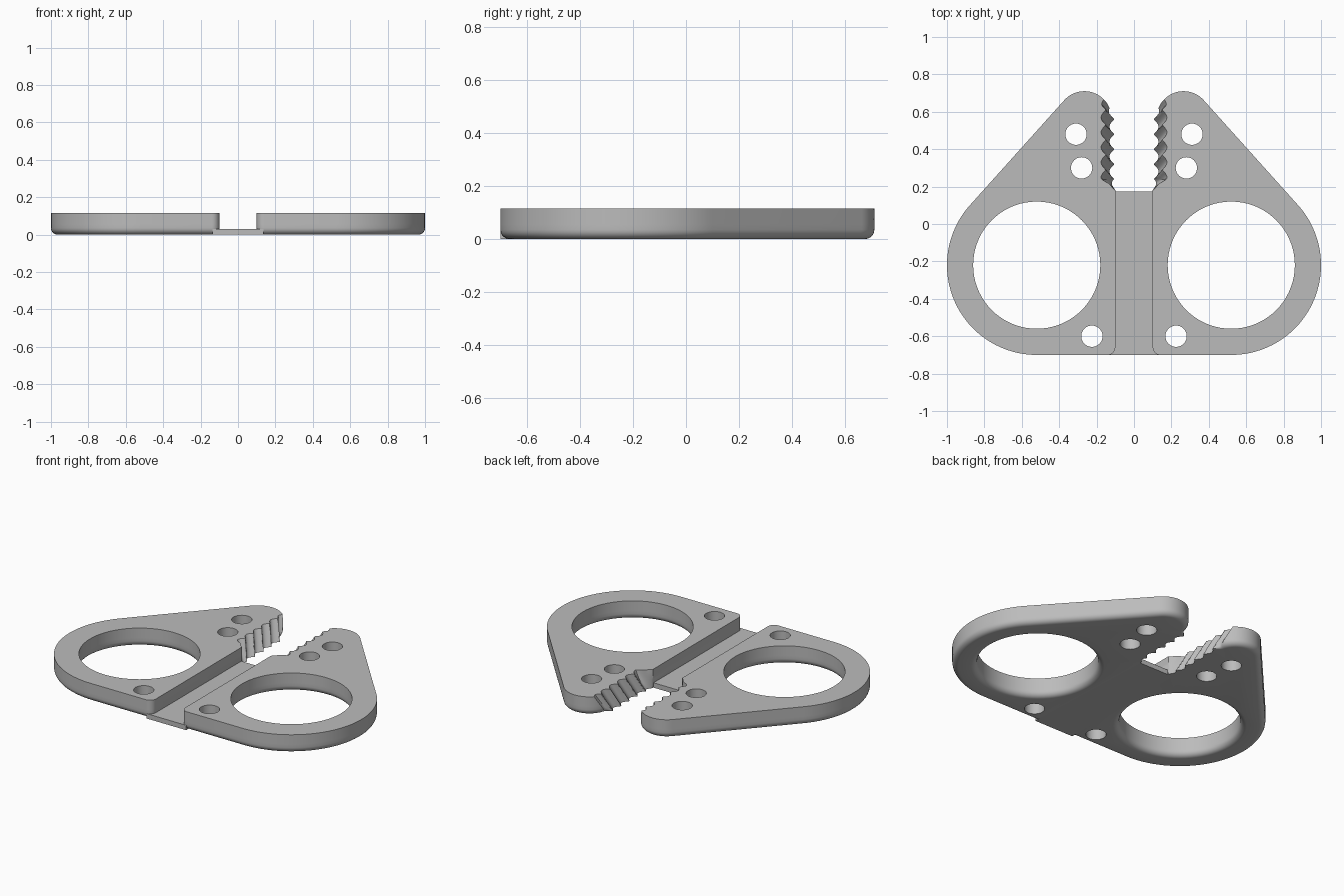
import bpy, bmesh
from math import sin, cos, pi, radians, atan2, acos, hypot
from mathutils import Vector

old = bpy.data.objects.get("Cube")
if old:
    bpy.data.objects.remove(old)

mat = bpy.data.materials.new("plain grey")
mat.use_nodes = True
grey = (0.5, 0.5, 0.5, 1)
mat.diffuse_color = grey
mat.node_tree.nodes["Principled BSDF"].inputs["Base Color"].default_value = grey

H, WEB, FILLET = 0.115, 0.03, 0.035
RING, RING_R, HOLE_R = (0.52, -0.22), 0.48, 0.34
TIP, TIP_R = (0.265, 0.565), 0.145
PIN_HOLES = [(0.31, 0.48), (0.28, 0.30), (0.225, -0.60)]
# direction of the straight flank's normal, tangent to both arcs
dx, dy = TIP[0] - RING[0], TIP[1] - RING[1]
FLANK = atan2(dy, dx) - acos((RING_R - TIP_R) / hypot(dx, dy))


def arc(c, r, a0, a1, n):
    return [(c[0] + r * cos(a0 + (a1 - a0) * i / n),
             c[1] + r * sin(a0 + (a1 - a0) * i / n)) for i in range(n + 1)]


def outline(inset, u):
    """Plan of one half at height fraction u, shrunk by the bottom fillet."""
    pts = arc(RING, RING_R - inset, -pi / 2, FLANK, 48)
    pts += arc(TIP, TIP_R - inset, FLANK, radians(165 - 30 * u), 24)
    # scalloped jaw, leaning outward toward the top
    x0, y0 = pts[-1]
    n = 72
    for i in range(1, n):
        t = i / n
        y = y0 + (0.18 - y0) * t
        ease = min(1, t / 0.06, (1 - t) / 0.12)
        base = 0.105 + 0.045 * u
        start = x0 if t < 0.5 else 0.1
        wave = 0.026 * abs(sin(pi * (y - 0.05 * u) / 0.08))
        pts.append((start + (base + wave - start) * ease, y))
    # straight inner wall and its rounded front corner
    pts += [(0.1, 0.18)]
    pts += arc((0.14, -0.66), 0.04 - inset, pi, 1.5 * pi, 8)
    return pts


def loft(bm, rings):
    """Skin stacked rings; return the edges of the first and last."""
    vs = [[bm.verts.new(p) for p in ring] for ring in rings]
    n = len(vs[0])
    for a, b in zip(vs, vs[1:]):
        for i in range(n):
            j = (i + 1) % n
            bm.faces.new((a[i], a[j], b[j], b[i]))
    return [[bm.edges.get((r[i], r[(i + 1) % n])) for i in range(n)]
            for r in (vs[0], vs[-1])]


def lift(pts, z):
    return [(x, y, z) for x, y in pts]


def finish(bm, name):
    bmesh.ops.recalc_face_normals(bm, faces=bm.faces)
    me = bpy.data.meshes.new(name)
    bm.to_mesh(me)
    bm.free()
    ob = bpy.data.objects.new(name, me)
    bpy.context.collection.objects.link(ob)
    me.materials.append(mat)
    bpy.ops.object.select_all(action='DESELECT')
    ob.select_set(True)
    bpy.context.view_layer.objects.active = ob
    bpy.ops.object.shade_smooth_by_angle(angle=radians(32))


# height and inset pairs: rounded bottom edge, then straight wall
levels = [(FILLET * (1 - cos(a)), FILLET * (1 - sin(a)))
          for a in (pi / 2 * k / 6 for k in range(7))]
levels += [(FILLET + (H - FILLET) * k / 4, 0) for k in range(1, 5)]

for name, side in (("left_jaw_half", 1), ("right_jaw_half", -1)):
    bm = bmesh.new()
    loops = [loft(bm, [lift(outline(i, z / H), z) for z, i in levels])]
    # finger ring, flared at the bottom
    loops.append(loft(bm, [lift(arc(RING, HOLE_R + i, 0, 2 * pi, 72)[:-1], z)
                           for z, i in levels]))
    # pin holes
    for c in PIN_HOLES:
        circle = arc(c, 0.057, 0, 2 * pi, 32)[:-1]
        loops.append(loft(bm, [lift(circle, 0), lift(circle, H)]))
    # flat bottom and top around the holes
    for end, up in ((0, -1), (1, 1)):
        edges = [e for lp in loops for e in lp[end]]
        bmesh.ops.triangle_fill(bm, edges=edges, use_beauty=True,
                                normal=Vector((0, 0, up)))
    for v in bm.verts:
        v.co.x *= side
    finish(bm, name)

# thin folding web between the halves
bm = bmesh.new()
bmesh.ops.create_cube(bm, size=1)
for v in bm.verts:
    v.co = (v.co.x * 0.27, -0.2625 + v.co.y * 0.875, WEB * (v.co.z + 0.5))
finish(bm, "hinge_web")
